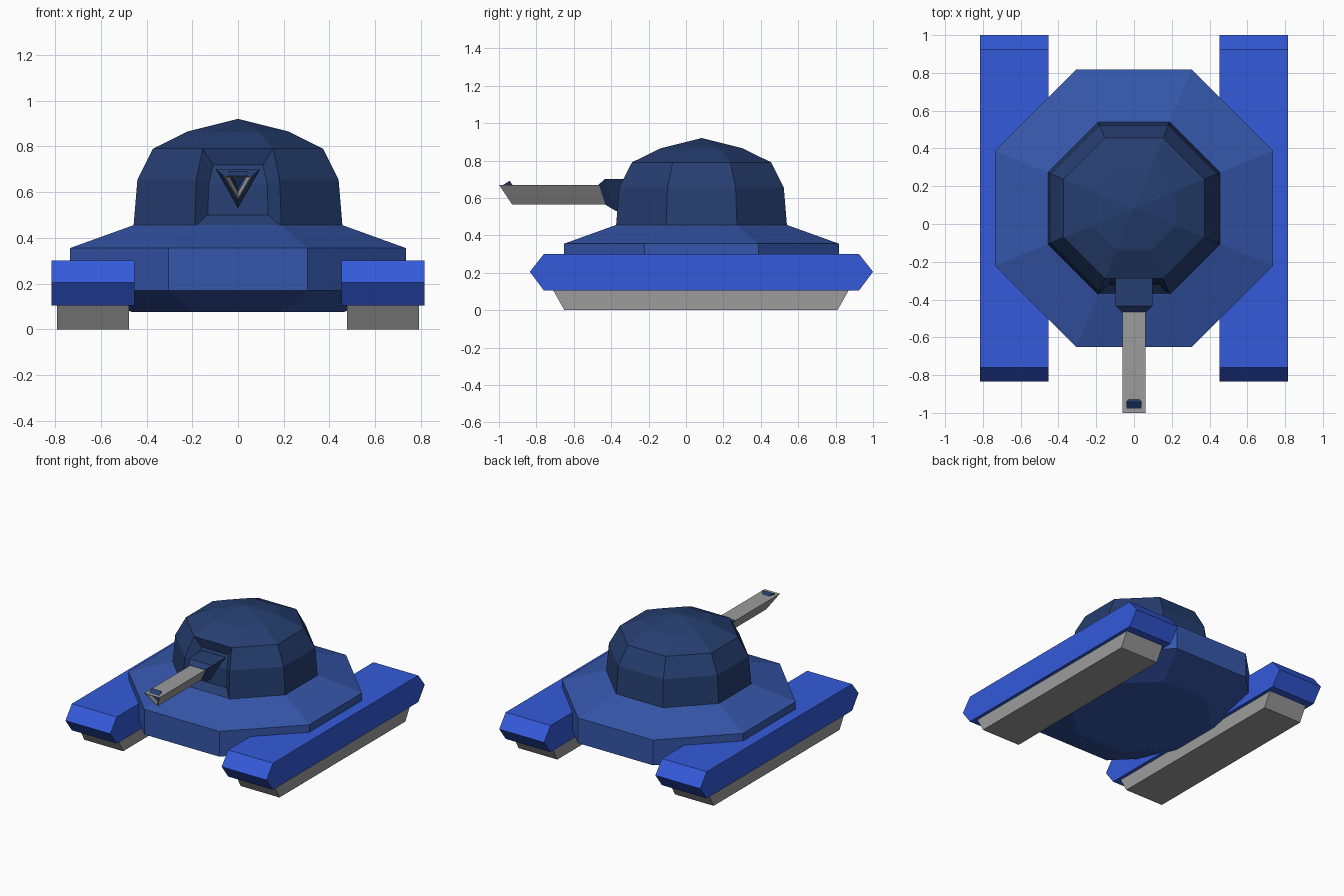
import bpy, bmesh, math

if "Cube" in bpy.data.objects:
    bpy.data.objects.remove(bpy.data.objects["Cube"])


def srgb(r, g, b):
    lin = lambda c: ((c / 255 + 0.055) / 1.055) ** 2.4 if c > 10 else c / 255 / 12.92
    return (lin(r), lin(g), lin(b), 1)


def material(name, rgb):
    m = bpy.data.materials.new(name)
    m.diffuse_color = srgb(*rgb)
    m.use_nodes = True
    m.node_tree.nodes["Principled BSDF"].inputs["Base Color"].default_value = m.diffuse_color
    return m


BRIGHT = material("bright_blue", (52, 90, 218))
HULL = material("hull_blue", (53, 86, 170))
NAVY = material("navy_blue", (38, 62, 112))
GREY = material("grey", (156, 156, 156))
CY = 0.083  # centre of the octagonal body in y


def loft(rings):
    """Skin consecutive rings of points and cap both ends."""
    bm = bmesh.new()
    vs = [[bm.verts.new(p) for p in ring] for ring in rings]
    n = len(vs[0])
    for a, b in zip(vs, vs[1:]):
        for i in range(n):
            j = (i + 1) % n
            bm.faces.new((a[i], a[j], b[j], b[i]))
    bm.faces.new(vs[0][::-1])
    bm.faces.new(vs[-1])
    bmesh.ops.recalc_face_normals(bm, faces=bm.faces)
    return bm


def finish(name, bm, *mats):
    me = bpy.data.meshes.new(name)
    bm.normal_update()
    bm.to_mesh(me)
    bm.free()
    for m in mats:
        me.materials.append(m)
    ob = bpy.data.objects.new(name, me)
    bpy.context.collection.objects.link(ob)
    return ob


def octagon(apothem, z):
    r = apothem / math.cos(math.pi / 8)
    return [(r * math.cos(math.radians(22.5 + 45 * k)),
             CY + r * math.sin(math.radians(22.5 + 45 * k)), z) for k in range(8)]


# Hull: octagonal plate with sloped deck and shallow belly
finish("hull", loft([octagon(0.46, 0.075), octagon(0.735, 0.17),
                     octagon(0.735, 0.355), octagon(0.455, 0.456)]), HULL)

# Turret dome: octagonal rings, pointed cap, recessed front panel
bm = loft([octagon(0.457, 0.45), octagon(0.44, 0.655),
           octagon(0.372, 0.79), octagon(0.22, 0.865)])
top = max(bm.faces, key=lambda f: f.calc_center_median().z)
poked = bmesh.ops.poke(bm, faces=[top])
poked["verts"][0].co.z = 0.92
bm.normal_update()
front = [f for f in bm.faces if f.normal.y < -0.8 and abs(f.normal.x) < 0.1]
bmesh.ops.inset_region(bm, faces=front, thickness=0.055, depth=-0.05,
                       use_even_offset=True)
finish("turret", bm, NAVY)


# Triangular gun parts: point-down triangle whose plane may lean
def triangle(half, z_top, z_bot, y_top, y_bot):
    return [(-half, y_top, z_top), (half, y_top, z_top), (0, y_bot, z_bot)]


finish("gun_mantlet", loft([triangle(0.097, 0.70, 0.53, -0.20, -0.20),
                            triangle(0.097, 0.70, 0.53, -0.435, -0.375),
                            triangle(0.062, 0.671, 0.563, -0.467, -0.43)]), NAVY)

# Barrel with slanted muzzle and a bore
bm = loft([triangle(0.062, 0.67, 0.565, -0.30, -0.30),
           triangle(0.062, 0.67, 0.565, -1.0, -0.93)])
muzzle = min(bm.faces, key=lambda f: f.calc_center_median().y)
bmesh.ops.inset_region(bm, faces=[muzzle], thickness=0.01)
bmesh.ops.inset_region(bm, faces=[muzzle], thickness=0.015, depth=-0.02)
muzzle.material_index = 1
bmesh.ops.inset_region(bm, faces=[muzzle], thickness=0.001, depth=-0.04)
finish("gun_barrel", bm, GREY, NAVY)

# Track guards (hexagonal profile) and treads (tapered profile), both sides
GUARD = [(-0.835, 0.205), (-0.76, 0.30), (0.925, 0.30),
         (1.0, 0.205), (0.925, 0.105), (-0.76, 0.105)]
TREAD = [(-0.65, 0), (-0.71, 0.106), (0.87, 0.106), (0.81, 0)]
for side, s in (("left", -1), ("right", 1)):
    for part, prof, x0, x1, mat in (("track_guard", GUARD, 0.452, 0.816, BRIGHT),
                                    ("tread", TREAD, 0.477, 0.792, GREY)):
        finish(f"{side}_{part}",
               loft([[(s * x, y, z) for y, z in prof] for x in (x0, x1)]), mat)
